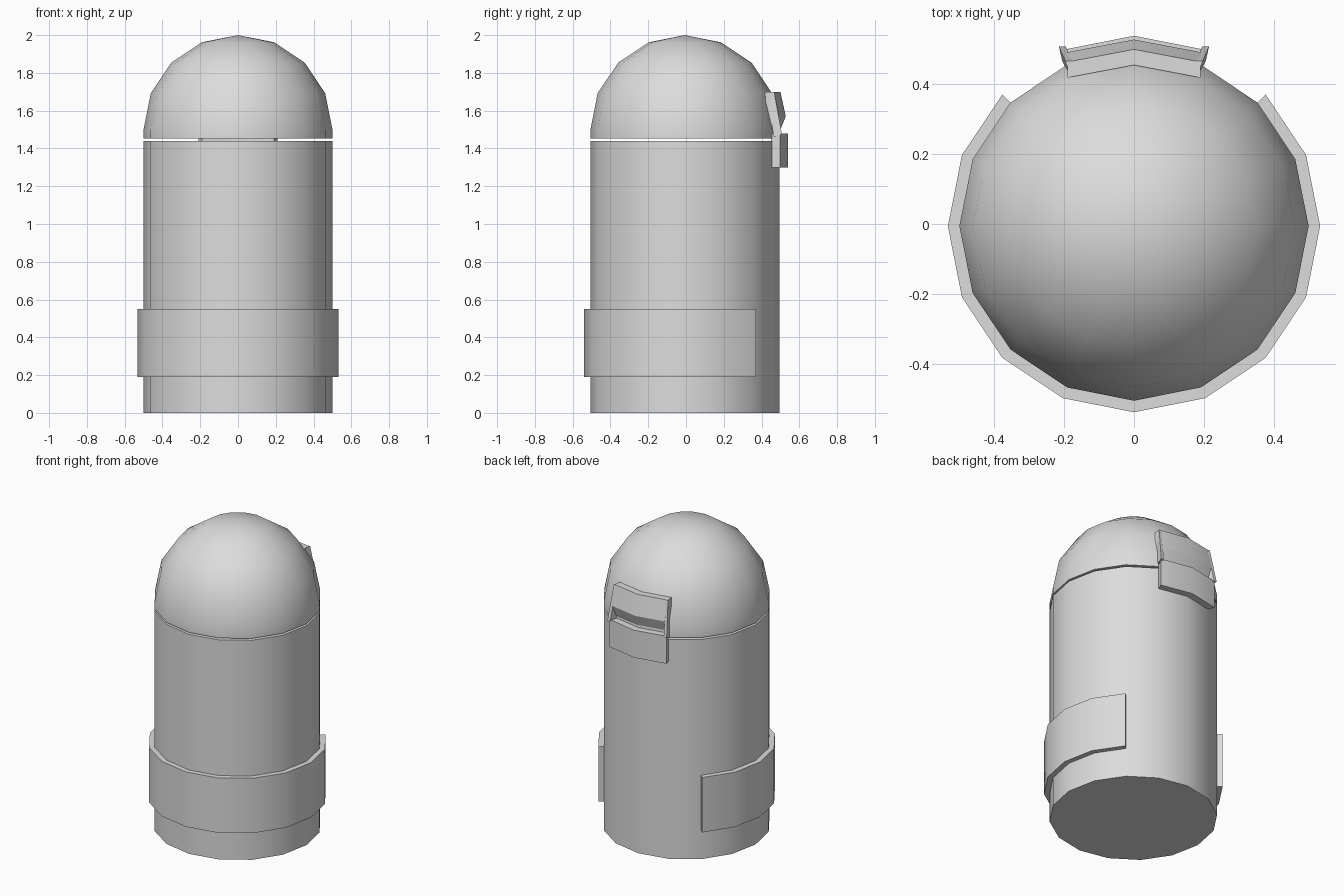
import bpy
import bmesh
from math import sin, cos, radians, pi

cube = bpy.data.objects.get("Cube")
if cube:
    bpy.data.objects.remove(cube, do_unlink=True)

SIDES = 16
STEP = 2 * pi / SIDES
R = 0.5
CY = -0.006          # body axis in y
DOME_Z = 1.5         # centre of the dome's sphere

grey = bpy.data.materials.new("light grey")
grey.use_nodes = True
grey.diffuse_color = (0.72, 0.72, 0.72, 1)
grey.node_tree.nodes["Principled BSDF"].inputs["Base Color"].default_value = grey.diffuse_color


def finish(bm, name):
    """Turn a bmesh into a named, smooth shaded object."""
    bmesh.ops.recalc_face_normals(bm, faces=bm.faces)
    mesh = bpy.data.meshes.new(name)
    bm.to_mesh(mesh)
    bm.free()
    mesh.materials.append(grey)
    obj = bpy.data.objects.new(name, mesh)
    bpy.context.collection.objects.link(obj)
    bpy.ops.object.select_all(action='DESELECT')
    obj.select_set(True)
    bpy.context.view_layer.objects.active = obj
    bpy.ops.object.shade_smooth_by_angle(angle=radians(30))
    return obj


def loft(name, sections):
    """Skin a row of closed sections and cap both ends."""
    bm = bmesh.new()
    rows = [[bm.verts.new(p) for p in s] for s in sections]
    n = len(rows[0])
    for a, b in zip(rows, rows[1:]):
        for i in range(n):
            j = (i + 1) % n
            bm.faces.new((a[i], a[j], b[j], b[i]))
    bm.faces.new(rows[0])
    bm.faces.new(rows[-1])
    return finish(bm, name)


def polar(r, angle, z):
    return (r * cos(angle), CY + r * sin(angle), z)


def ring(r, z):
    return [polar(r, i * STEP, z) for i in range(SIDES)]


def arc_plate(name, first, count, r_in, r_out, z0, z1):
    """Curved plate that follows the body's sides."""
    loft(name, [[polar(r, (first + i) * STEP, z)
                 for r, z in ((r_in, z0), (r_out, z0), (r_out, z1), (r_in, z1))]
                for i in range(count + 1)])


# Main cylinder
loft("body", [ring(R, 0), ring(R, 1.44)])

# Dome lid: short straight skirt, then a faceted hemisphere
bm = bmesh.new()
levels = [ring(R, 1.452)] + [ring(R * cos(k * STEP), DOME_Z + R * sin(k * STEP)) for k in range(4)]
rows = [[bm.verts.new(p) for p in level] for level in levels]
top = bm.verts.new((0, CY, DOME_Z + R))
for i in range(SIDES):
    j = (i + 1) % SIDES
    for a, b in zip(rows, rows[1:]):
        bm.faces.new((a[i], a[j], b[j], b[i]))
    bm.faces.new((rows[-1][i], rows[-1][j], top))
bm.faces.new(rows[0])
finish(bm, "dome_lid")

# Band round the front, open at the back
arc_plate("wrap_band", -10, 12, R - 0.005, 0.533, 0.19, 0.55)

# Latch plate on the body
arc_plate("latch_plate", 3, 2, R - 0.005, 0.545, 1.30, 1.48)

# Latch flap on the lid, with an undercut lower face
flap = [(0.455, 1.70), (0.50, 1.70), (0.528, 1.57), (0.50, 1.50), (0.46, 1.50)]
loft("latch_flap", [[(x, y - drop, z) for y, z in flap]
                    for x, drop in ((-0.19, 0.036), (0, 0), (0.19, 0.036))])

# Side arms of the flap, reaching down over the plate
for side, name in ((1, "left_latch_arm"), (-1, "right_latch_arm")):
    arm = [(0.182, 0.425, 1.70), (0.197, 0.467, 1.70), (0.215, 0.508, 1.475), (0.205, 0.465, 1.46)]
    loft(name, [[(side * (x - inset), y, z) for x, y, z in arm] for inset in (0, 0.02)])
